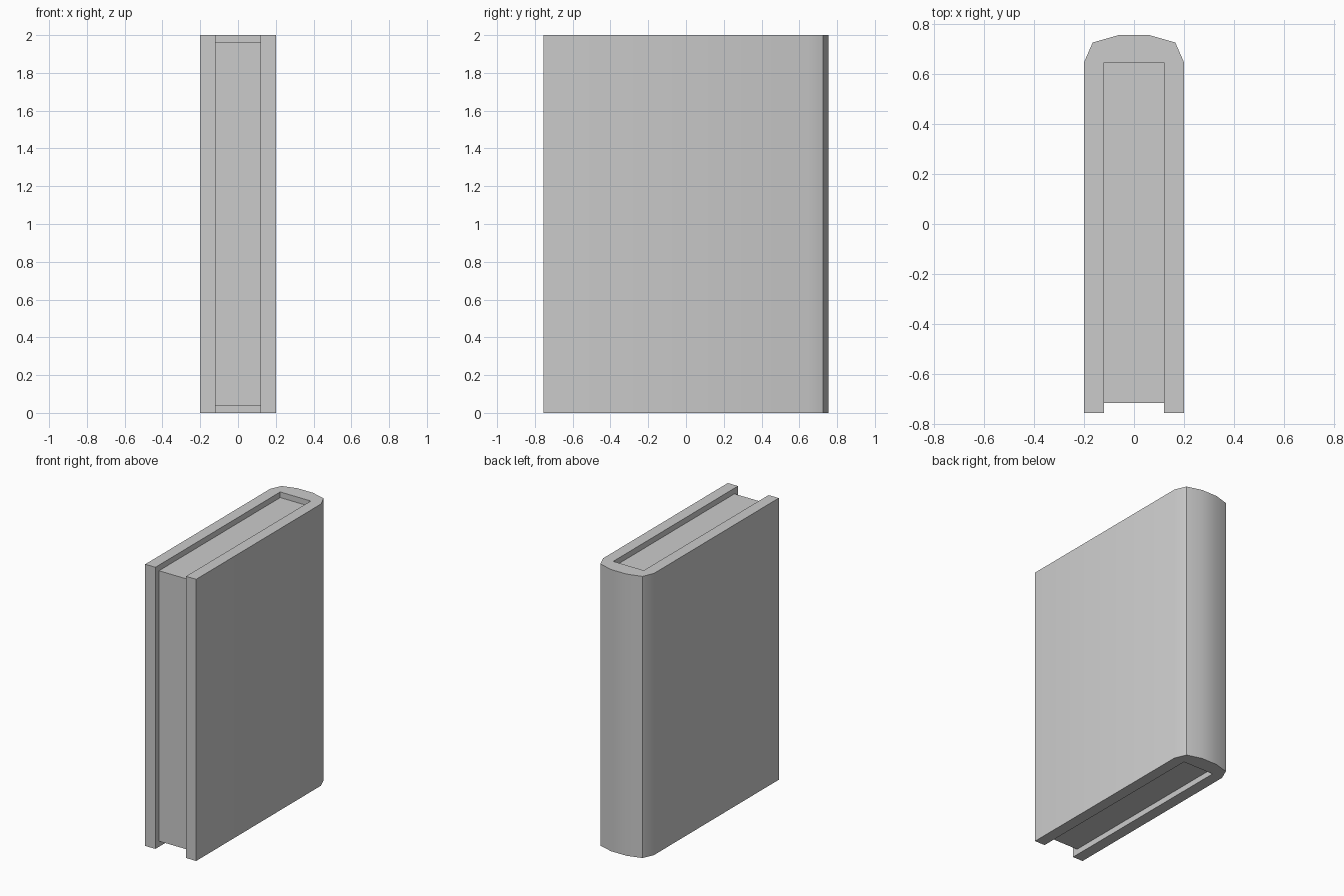
import bpy, bmesh, math

if "Cube" in bpy.data.objects:
    bpy.data.objects.remove(bpy.data.objects["Cube"])


def extrude_profile(name, points, z0, z1):
    """Extrude a closed xy outline from z0 up to z1."""
    bm = bmesh.new()
    face = bm.faces.new([bm.verts.new((x, y, z0)) for x, y in points])
    top = bmesh.ops.extrude_face_region(bm, geom=[face])["geom"]
    verts = [g for g in top if isinstance(g, bmesh.types.BMVert)]
    bmesh.ops.translate(bm, verts=verts, vec=(0, 0, z1 - z0))
    bmesh.ops.recalc_face_normals(bm, faces=bm.faces)
    mesh = bpy.data.meshes.new(name)
    bm.to_mesh(mesh)
    bm.free()
    obj = bpy.data.objects.new(name, mesh)
    bpy.context.collection.objects.link(obj)
    return obj


def mirrored(half):
    """Complete a right-hand half outline across x = 0."""
    return half + [(-x, y) for x, y in reversed(half)]


# Cover: two boards joined by a rounded spine, one U-shaped outline
cover = extrude_profile("cover", mirrored([
    (0.12, 0.645), (0.12, -0.755), (0.20, -0.755),
    (0.20, 0.645), (0.165, 0.725), (0.06, 0.755)]), 0, 2)

# Page block, set back from the cover edges
extrude_profile("pages", mirrored([(0.12, -0.715), (0.12, 0.645)]), 0.04, 1.96)

# Soft shading across the spine, sharp edges elsewhere
bpy.context.view_layer.objects.active = cover
cover.select_set(True)
bpy.ops.object.shade_smooth_by_angle(angle=math.radians(30))
